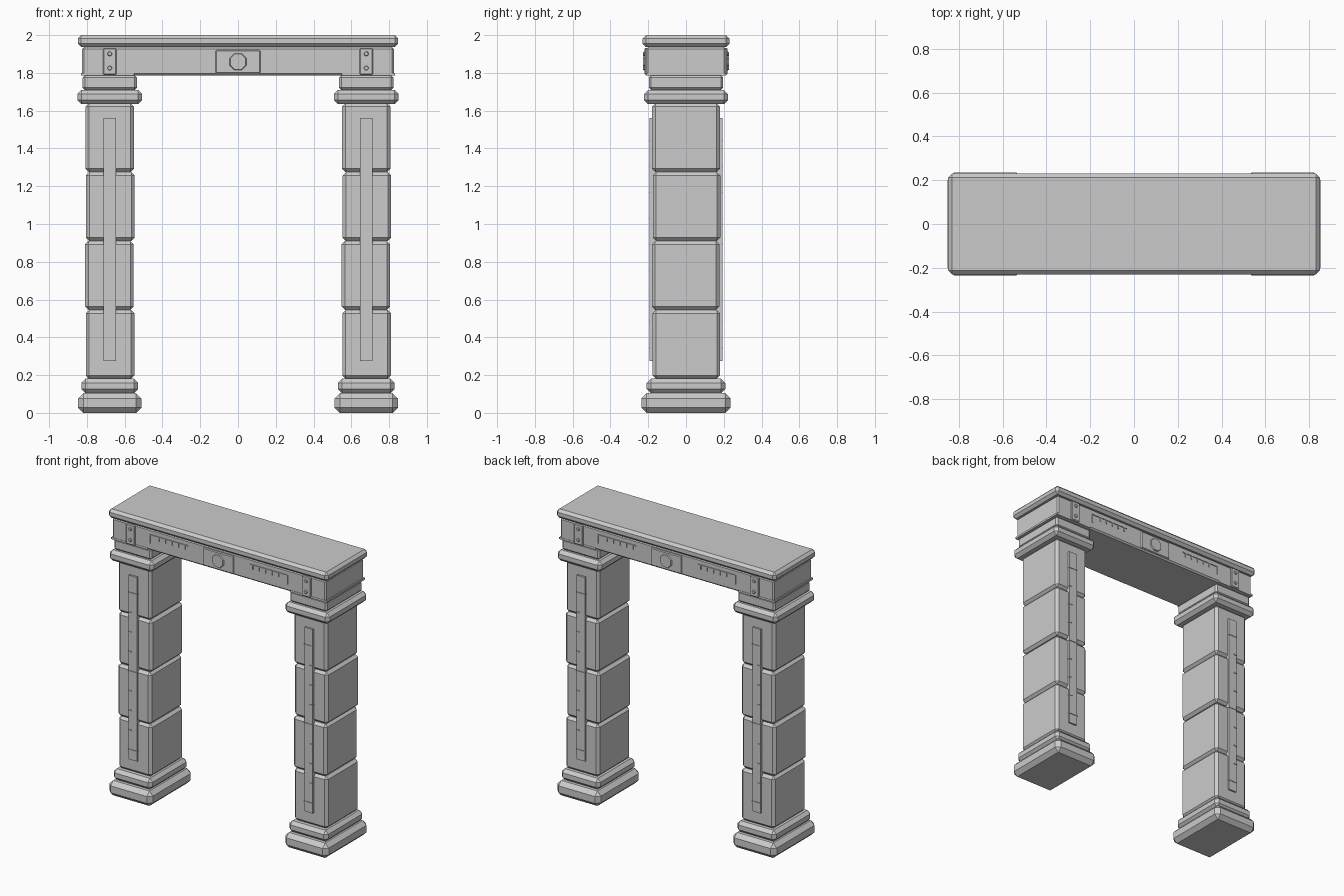
import bpy, bmesh, math
from mathutils import Matrix

if "Cube" in bpy.data.objects:
    bpy.data.objects.remove(bpy.data.objects["Cube"])

stone = bpy.data.materials.new("grey stone")
stone.diffuse_color = (0.6, 0.6, 0.6, 1)
stone.use_nodes = True
stone.node_tree.nodes["Principled BSDF"].inputs["Base Color"].default_value = stone.diffuse_color


def finish(name, bm):
    me = bpy.data.meshes.new(name)
    bmesh.ops.recalc_face_normals(bm, faces=bm.faces)
    bm.to_mesh(me)
    bm.free()
    me.materials.append(stone)
    ob = bpy.data.objects.new(name, me)
    bpy.context.collection.objects.link(ob)
    return ob


def box(name, x0, x1, y0, y1, z0, z1, bevel=0.0):
    """Box from its extents, with flat chamfered edges."""
    bm = bmesh.new()
    size = Matrix.Diagonal((x1 - x0, y1 - y0, z1 - z0, 1))
    mid = Matrix.Translation(((x0 + x1) / 2, (y0 + y1) / 2, (z0 + z1) / 2))
    bmesh.ops.create_cube(bm, size=1, matrix=mid @ size)
    if bevel:
        bmesh.ops.bevel(bm, geom=bm.edges[:], offset=bevel, segments=1,
                        affect='EDGES', clamp_overlap=True)
    return finish(name, bm)


def proud(name, x0, x1, z0, z1, inner, outer, side, bevel=0.0):
    """Applied detail on the front (side -1) or back (side 1)."""
    ya, yb = sorted((side * inner, side * outer))
    return box(name, x0, x1, ya, yb, z0, z1, bevel)


def disc(name, x, z, r, inner, outer, side, sides=8, top=0.7):
    bm = bmesh.new()
    m = (Matrix.Translation((x, side * (inner + outer) / 2, z))
         @ Matrix.Rotation(-side * math.pi / 2, 4, 'X')
         @ Matrix.Rotation(math.pi / sides, 4, 'Z'))
    bmesh.ops.create_cone(bm, cap_ends=True, segments=sides, radius1=r,
                          radius2=r * top, depth=outer - inner, matrix=m)
    return finish(name, bm)


# Pillars: stacked tiers (name, half width, half depth, bottom, top, chamfer)
tiers = [
    ("plinth", 0.168, 0.236, 0.0, 0.104, 0.028),
    ("base_moulding", 0.15, 0.208, 0.104, 0.181, 0.022),
    ("capital", 0.171, 0.222, 1.634, 1.71, 0.022),
    ("neck", 0.144, 0.197, 1.71, 1.787, 0.012),
]
for sx, label in ((-1, "left"), (1, "right")):
    cx = sx * 0.679
    for name, hx, hy, z0, z1, b in tiers:
        box(f"{label}_{name}", cx - hx, cx + hx, -hy, hy, z0, z1, b)
    # Four shaft blocks, each shifted slightly
    for i, shift in enumerate((0.002, -0.002, 0.003, 0.0)):
        z = 0.181 + i * 0.3645
        box(f"{label}_shaft_block_{i + 1}", cx - 0.129 + shift, cx + 0.129 + shift,
            -0.179 + shift, 0.179 + shift, z, z + 0.3645, 0.018)
    for side, face in ((-1, "front"), (1, "back")):
        # Long inlay strip with measuring ticks
        proud(f"{label}_{face}_strip", cx - 0.032, cx + 0.032, 0.275, 1.56,
              0.16, 0.192, side)
        for i in range(9):
            z = 0.345 + i * 0.137
            w = 0.034 if i in (0, 4, 8) else 0.012
            tx = cx + (0 if w > 0.02 else sx * 0.022)
            proud(f"{label}_{face}_tick_{i + 1}", tx - w, tx + w, z - 0.003,
                  z + 0.003, 0.17, 0.196, side)
        # Riveted plate on the lintel
        proud(f"{label}_{face}_plate", cx - 0.035, cx + 0.035, 1.79, 1.932,
              0.19, 0.22, side, 0.005)
        for z in (1.825, 1.901):
            disc(f"{label}_{face}_rivet", cx, z, 0.014, 0.215, 0.228, side)
        # Angled rule with hanging ticks
        a, b = sorted((sx * 0.24, sx * 0.535))
        proud(f"{label}_{face}_rule", a, b, 1.894, 1.9, 0.2, 0.216, side)
        proud(f"{label}_{face}_rule_end", sx * 0.532 - 0.003, sx * 0.532 + 0.003,
              1.837, 1.897, 0.2, 0.216, side)
        for i in range(5):
            x = sx * (0.262 + i * 0.05)
            proud(f"{label}_{face}_rule_tick_{i + 1}", x - 0.003, x + 0.003,
                  1.868, 1.897, 0.2, 0.216, side)

# Lintel, its lower edge band and the cornice slab
box("lintel", -0.825, 0.825, -0.21, 0.21, 1.787, 1.937, 0.01)
for sx, label in ((-1, "left"), (1, "right")):
    a, b = sorted((sx * 0.55, sx * 0.832))
    box(f"{label}_lintel_band", a, b, -0.212, 0.212, 1.787, 1.8)
box("cornice", -0.848, 0.848, -0.23, 0.23, 1.937, 2.0, 0.018)

# Centre panel with a raised medallion
for side, face in ((-1, "front"), (1, "back")):
    proud(f"{face}_centre_panel", -0.118, 0.118, 1.797, 1.921, 0.19, 0.219, side, 0.005)
    disc(f"{face}_medallion", 0, 1.859, 0.052, 0.21, 0.227, side, 8, 0.85)
